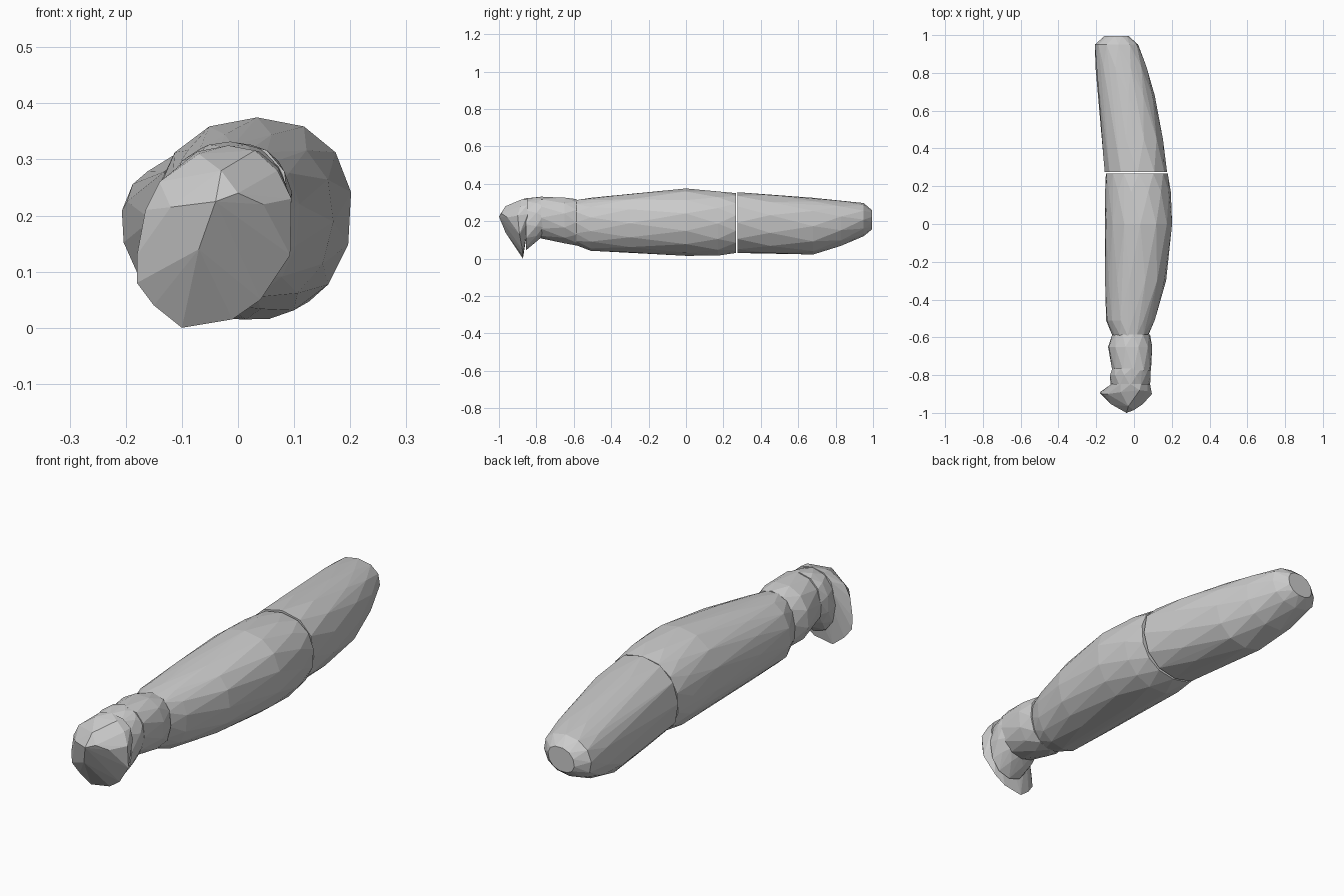
import bpy, bmesh, math


def ring(y, x0, x1, z0, z1, n=12, phase=0.0, power=0.9, skew=0.0, lean=0.0):
    """Rounded section at y: skew shifts the top in x, lean shifts the top in y."""
    pts = []
    cx, cz, rx, rz = (x0 + x1) / 2, (z0 + z1) / 2, (x1 - x0) / 2, (z1 - z0) / 2
    for i in range(n):
        a = 2 * math.pi * (i + phase) / n
        c, s = math.cos(a), math.sin(a)
        u = math.copysign(abs(c) ** power, c)
        v = math.copysign(abs(s) ** power, s)
        pts.append((cx + rx * u + skew * v, y + lean * v, cz + rz * v))
    return pts


def hull(name, pts):
    """Faceted convex part wrapped around the given points."""
    bm = bmesh.new()
    for p in pts:
        bm.verts.new(p)
    res = bmesh.ops.convex_hull(bm, input=bm.verts)
    loose = {e for e in res["geom_interior"] + res["geom_unused"]
             if isinstance(e, bmesh.types.BMVert)}
    bmesh.ops.delete(bm, geom=list(loose), context='VERTS')
    bmesh.ops.dissolve_limit(bm, angle_limit=math.radians(2),
                             verts=bm.verts, edges=bm.edges)
    bmesh.ops.recalc_face_normals(bm, faces=bm.faces)
    me = bpy.data.meshes.new(name)
    bm.to_mesh(me)
    bm.free()
    ob = bpy.data.objects.new(name, me)
    bpy.context.collection.objects.link(ob)
    return ob


def loft(name, sections, n=12, **kw):
    pts = []
    for i, s in enumerate(sections):
        pts += ring(*s, n=n, phase=0.5 * (i % 2), **kw)
    return hull(name, pts)


# Rear segment, curving to the left and closing in a blunt tip
loft("rear_segment", [
    (0.275, -0.155, 0.175, 0.03, 0.355),
    (0.45, -0.165, 0.155, 0.025, 0.345),
    (0.68, -0.19, 0.11, 0.022, 0.325),
    (0.83, -0.205, 0.068, 0.065, 0.312),
    (0.95, -0.207, 0.022, 0.12, 0.297),
    (0.995, -0.155, -0.03, 0.155, 0.26),
], skew=0.01)

# Main body segment, bulging to the right
loft("middle_segment", [
    (-0.59, -0.115, 0.075, 0.07, 0.315),
    (-0.51, -0.148, 0.11, 0.042, 0.325),
    (-0.30, -0.153, 0.17, 0.03, 0.348),
    (0.0, -0.155, 0.203, 0.015, 0.375),
    (0.17, -0.153, 0.195, 0.012, 0.363),
    (0.267, -0.15, 0.18, 0.03, 0.35),
], n=14, skew=0.01)

# Neck
loft("neck", [
    (-0.585, -0.115, 0.085, 0.07, 0.318),
    (-0.65, -0.138, 0.097, 0.078, 0.33),
    (-0.775, -0.115, 0.09, 0.108, 0.33),
], skew=0.01)

# Collar joining the neck to the head, slanting downward at the front
loft("collar", [
    (-0.765, -0.115, 0.088, 0.12, 0.332),
    (-0.80, -0.13, 0.092, 0.088, 0.33),
    (-0.855, -0.125, 0.085, 0.045, 0.322),
])

# Head: hooked down, outline widest behind the pointed front
outline = [(-0.10, -0.872, 0.0), (-0.15, -0.88, 0.04), (-0.18, -0.89, 0.08),
           (-0.18, -0.895, 0.13), (-0.165, -0.90, 0.21), (-0.14, -0.90, 0.26),
           (-0.07, -0.89, 0.31), (0.03, -0.88, 0.316), (0.07, -0.885, 0.28),
           (0.095, -0.90, 0.23), (0.093, -0.89, 0.13), (0.04, -0.875, 0.05),
           (-0.01, -0.872, 0.015)]
front = [(-0.04, -1.0, 0.225), (0.0, -0.985, 0.24), (-0.12, -0.955, 0.215),
         (0.045, -0.955, 0.22), (-0.03, -0.965, 0.28), (-0.07, -0.965, 0.14)]
hull("head", outline + front + ring(-0.848, -0.12, 0.085, 0.15, 0.325))
